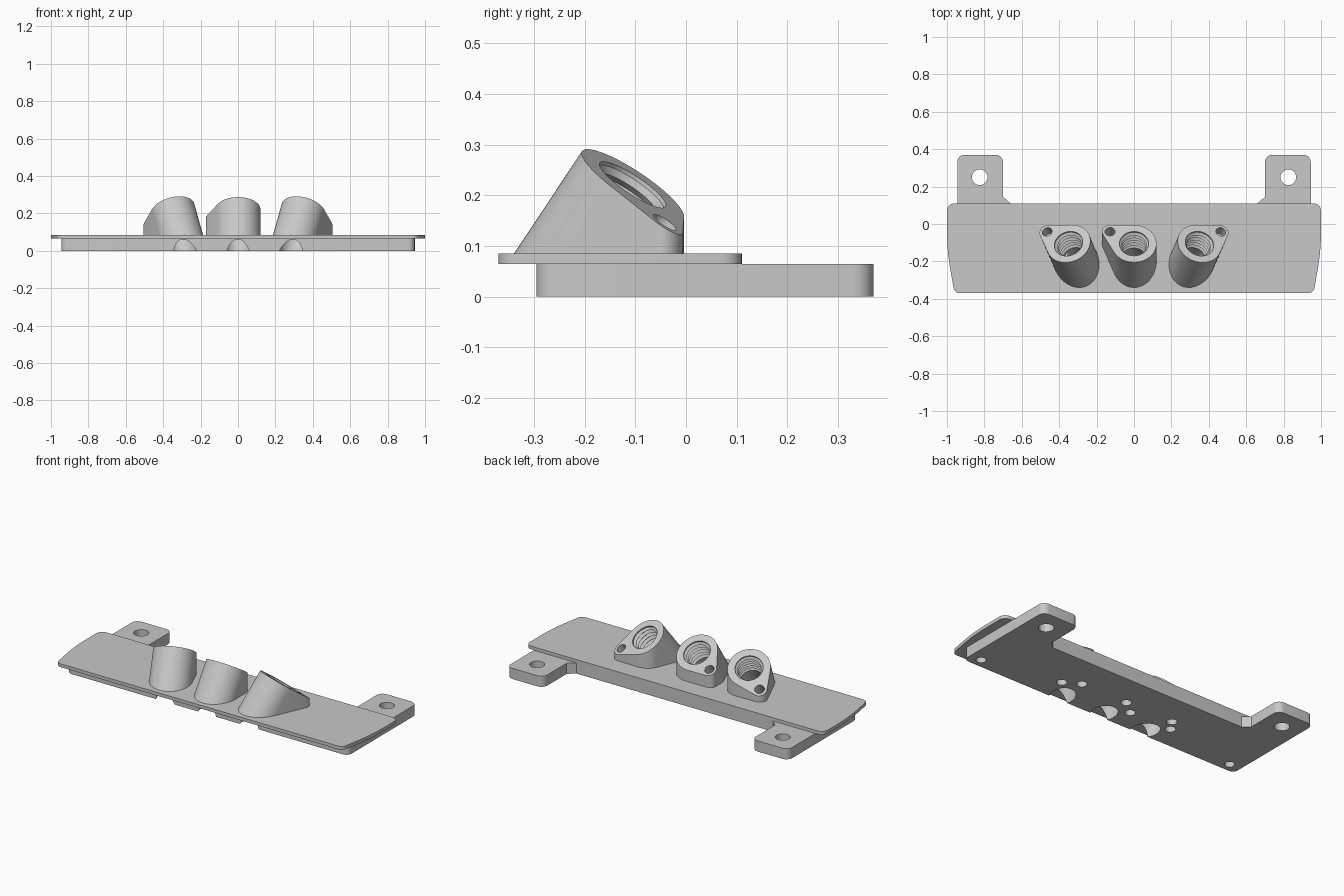
import bpy, bmesh
from math import radians, sin, cos, tan, atan, pi, acos
from mathutils import Vector, Matrix

if "Cube" in bpy.data.objects:
    bpy.data.objects.remove(bpy.data.objects["Cube"])

grey = bpy.data.materials.new("plain grey")
grey.use_nodes = True
colour = (0.58, 0.58, 0.58, 1)
grey.diffuse_color = colour
grey.node_tree.nodes["Principled BSDF"].inputs["Base Color"].default_value = colour


def finish(name, bm):
    bmesh.ops.recalc_face_normals(bm, faces=bm.faces)
    mesh = bpy.data.meshes.new(name)
    bm.to_mesh(mesh)
    bm.free()
    mesh.materials.append(grey)
    obj = bpy.data.objects.new(name, mesh)
    bpy.context.collection.objects.link(obj)
    return obj


def prism(outline, z0, z1):
    """Extrude a flat outline from z0 to z1."""
    bm = bmesh.new()
    face = bm.faces.new([bm.verts.new((x, y, z0)) for x, y in outline])
    top = bmesh.ops.extrude_face_region(bm, geom=[face])["geom"]
    verts = [g for g in top if isinstance(g, bmesh.types.BMVert)]
    bmesh.ops.translate(bm, verts=verts, vec=(0, 0, z1 - z0))
    return bm


def rounded(corners, steps=8):
    """Round each corner (x, y, radius) of a polygon."""
    out = []
    for i, (x, y, r) in enumerate(corners):
        if r == 0:
            out.append((x, y))
            continue
        p = Vector((x, y, 0))
        u = (Vector((*corners[i - 1][:2], 0)) - p).normalized()
        v = (Vector((*corners[(i + 1) % len(corners)][:2], 0)) - p).normalized()
        half = u.angle(v) / 2
        centre = p + (u + v).normalized() * r / sin(half)
        d0 = (p + u * r / tan(half) - centre).normalized()
        d1 = (p + v * r / tan(half) - centre).normalized()
        for k in range(steps + 1):
            q = centre + d0.slerp(d1, k / steps) * r
            out.append((q.x, q.y))
    return out


def mirrored(left_side):
    return left_side + [(-x, y, r) for x, y, r in reversed(left_side)]


def lathe(profile, place, sides=40):
    """Closed turned solid used as a cutter."""
    bm = bmesh.new()
    rings = [[bm.verts.new((r * cos(2 * pi * k / sides), r * sin(2 * pi * k / sides), z))
              for k in range(sides)] for r, z in profile]
    for a, b in zip(rings, rings[1:]):
        for k in range(sides):
            n = (k + 1) % sides
            bm.faces.new((a[k], a[n], b[n], b[k]))
    bm.faces.new(rings[0])
    bm.faces.new(rings[-1])
    bm.transform(place)
    obj = finish("hole_cutter", bm)
    obj.hide_render = True
    return obj


def cut(obj, cutters):
    bpy.context.view_layer.objects.active = obj
    for c in cutters:
        mod = obj.modifiers.new("hole", 'BOOLEAN')
        mod.operation = 'DIFFERENCE'
        mod.solver = 'EXACT'
        mod.object = c
        bpy.ops.object.modifier_apply(modifier=mod.name)


# Base with two rear mounting tabs
base = finish("base", prism(rounded(mirrored([
    (0.945, -0.295, 0.035), (0.945, 0.37, 0.04), (0.70, 0.37, 0.04),
    (0.70, 0.145, 0), (0.66, 0.11, 0)])), 0, 0.065))

# Thin cover plate with bowed ends
plate = finish("cover_plate", prism(rounded(mirrored([
    (0.96, -0.37, 0.035), (1.0, -0.14, 1.2), (1.0, 0.11, 0.04)])), 0.065, 0.085))

# Slanted sockets: teardrop faces with a threaded bore and an ear hole
R, EAR_R, EAR_D = 0.12, 0.042, 0.15
FOOT = 0.07
alpha = acos((R - EAR_R) / EAR_D)


def teardrop(phi):
    ear = (EAR_D * cos(phi), EAR_D * sin(phi))
    pts = []
    for (cx, cy), r, start, end, n in (((0, 0), R, alpha, 2 * pi - alpha, 40),
                                       (ear, EAR_R, -alpha, alpha, 14)):
        for k in range(n + 1):
            a = phi + start + (end - start) * k / n
            pts.append((cx + r * cos(a), cy + r * sin(a)))
    return pts, ear


thread = [(0.078, 0.02), (0.078, 0)]
for i in range(6):
    thread += [(0.078, -0.008 - i * 0.024), (0.065, -0.020 - i * 0.024)]
thread += [(0.07, -0.16), (0.07, -0.5)]

parts = [base, plate]
bores = []
ear_holes = []
for name, x, turn, phi in (("right_socket", -0.35, 23, 122.5),
                           ("middle_socket", 0, 0, 149),
                           ("left_socket", 0.35, -23, 57.5)):
    tilt = atan(0.665 / cos(radians(turn)))
    place = (Matrix.Translation((x, -0.105, 0.221)) @ Matrix.Rotation(radians(turn), 4, 'Z')
             @ Matrix.Rotation(-tilt, 4, 'X'))
    outline, ear = teardrop(radians(phi))
    axis = place.to_3x3() @ Vector((0, 0, 1))
    # Body spans the face, its slanted footprint and the upright wall behind
    bm = bmesh.new()
    for u, v in outline:
        p = place @ Vector((u, v, 0))
        for q in (p, p - axis * (p.z - FOOT) / axis.z, Vector((p.x, p.y, FOOT))):
            bm.verts.new(q)
    hull = bmesh.ops.convex_hull(bm, input=bm.verts[:])
    spare = [g for g in hull["geom_interior"] if isinstance(g, bmesh.types.BMVert)]
    bmesh.ops.delete(bm, geom=spare, context='VERTS')
    bmesh.ops.dissolve_limit(bm, angle_limit=radians(0.5), verts=bm.verts[:],
                             edges=bm.edges[:])
    socket = finish(name, bm)
    bore = lathe(thread, place)
    ear_hole = lathe([(0.027, 0.02), (0.027, -0.1)],
                     place @ Matrix.Translation((*ear, 0)), 24)
    cut(socket, [bore, ear_hole])
    bores.append(bore)
    ear_holes.append(ear_hole)
    parts.append(socket)


# Upright holes: open ones in the tabs, blind ones under the base
def upright(x, y, r, top):
    return lathe([(r, -0.02), (r, top)], Matrix.Translation((x, y, 0)), 28)


drilled = [upright(x, y, 0.029, 0.05) for x, y in (
    (-0.34, -0.09), (-0.02, -0.09), (0.29, -0.09),
    (-0.385, -0.155), (-0.106, -0.158), (0.385, -0.145))]
for s in (-1, 1):
    drilled += [upright(s * 0.825, 0.25, 0.042, 0.1), upright(s * 0.87, -0.24, 0.028, 0.05)]

cut(base, bores + drilled)
cut(plate, bores)
for c in bores + ear_holes + drilled:
    bpy.data.objects.remove(c)

# Smooth curved walls, crisp edges
bpy.ops.object.select_all(action='DESELECT')
for p in parts:
    p.select_set(True)
bpy.context.view_layer.objects.active = base
bpy.ops.object.shade_smooth_by_angle(angle=radians(30))
